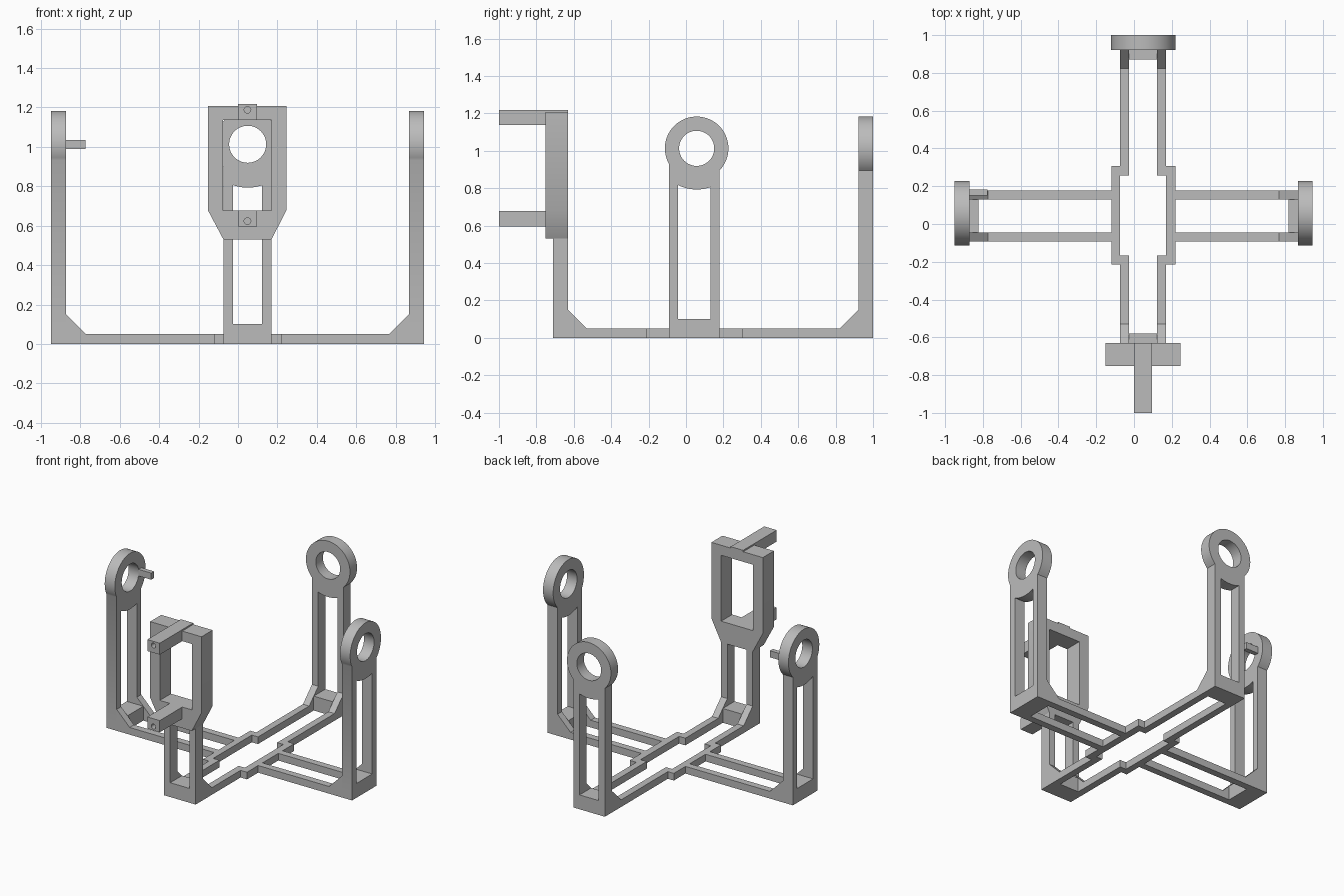
import bpy, bmesh, math
from mathutils import Matrix

if "Cube" in bpy.data.objects:
    bpy.data.objects.remove(bpy.data.objects["Cube"], do_unlink=True)

grey = bpy.data.materials.new("mid grey")
grey.use_nodes = True
grey.diffuse_color = (0.5, 0.5, 0.5, 1)
grey.node_tree.nodes["Principled BSDF"].inputs["Base Color"].default_value = (0.5, 0.5, 0.5, 1)

# Local plane axes for a plate whose normal runs along x, y or z
AXES = {
    "x": Matrix(((0, 0, 1, 0), (1, 0, 0, 0), (0, 1, 0, 0), (0, 0, 0, 1))),
    "y": Matrix(((1, 0, 0, 0), (0, 0, -1, 0), (0, 1, 0, 0), (0, 0, 0, 1))),
    "z": Matrix.Identity(4),
}


def plate(name, normal, lo, hi, *loops):
    """Extrude an outline with optional holes between lo and hi along an axis."""
    curve = bpy.data.curves.new(name, "CURVE")
    curve.dimensions = "2D"
    curve.fill_mode = "BOTH"
    curve.extrude = (hi - lo) / 2
    for loop in loops:
        spline = curve.splines.new("POLY")
        spline.points.add(len(loop) - 1)
        for point, (u, v) in zip(spline.points, loop):
            point.co = (u, v, 0, 1)
        spline.use_cyclic_u = True
    temp = bpy.data.objects.new(name + "_outline", curve)
    bpy.context.collection.objects.link(temp)
    graph = bpy.context.evaluated_depsgraph_get()
    mesh = bpy.data.meshes.new_from_object(temp.evaluated_get(graph))
    bpy.data.objects.remove(temp, do_unlink=True)
    bpy.data.curves.remove(curve)

    bm = bmesh.new()
    bm.from_mesh(mesh)
    bmesh.ops.remove_doubles(bm, verts=bm.verts, dist=0.0002)
    bm.transform(AXES[normal])
    mid = (lo + hi) / 2
    bmesh.ops.translate(bm, verts=bm.verts, vec=[mid if a == normal else 0 for a in "xyz"])
    bmesh.ops.recalc_face_normals(bm, faces=bm.faces)
    bm.to_mesh(mesh)
    bm.free()
    mesh.materials.clear()
    mesh.materials.append(grey)
    obj = bpy.data.objects.new(name, mesh)
    bpy.context.collection.objects.link(obj)
    bpy.ops.object.select_all(action="DESELECT")
    obj.select_set(True)
    bpy.context.view_layer.objects.active = obj
    bpy.ops.object.shade_smooth_by_angle(angle=math.radians(30))
    return obj


def rect(u0, u1, v0, v1):
    return [(u0, v0), (u1, v0), (u1, v1), (u0, v1)]


def arc(u, v, r, start, end, n=48):
    steps = [start + (end - start) * i / n for i in range(n + 1)]
    return [(u + r * math.cos(a), v + r * math.sin(a)) for a in steps]


def circle(u, v, r, n=48):
    return arc(u, v, r, 0, math.tau, n)[:-1]


BASE, RAIL = 0.05, 0.048
SIDE = (-0.092, 0.178)      # width of the side arms, along y
LONG = (-0.074, 0.17)       # width of the front and back arms, along x
RING_Z, RING_R, HOLE_R, WEB_R = 1.013, 0.17, 0.094, 0.22


def ring_post(name, normal, lo, hi, width, c):
    """Slotted upright topped by a ring."""
    a, b = width
    p, q = a + RAIL, b - RAIL
    head = arc(c, RING_Z, RING_R, -math.acos((b - c) / RING_R),
               math.pi + math.acos((c - a) / RING_R))
    web = arc(c, RING_Z, WEB_R, -math.acos((q - c) / WEB_R),
              -math.pi + math.acos((c - p) / WEB_R), 12)
    plate(name, normal, lo, hi,
          [(a, BASE), (b, BASE)] + head,
          [(p, 0.1), (q, 0.1)] + web,
          circle(c, RING_Z, HOLE_R))


def foot(name, normal, inner, d, width):
    """Gussets on both rails and the step between them."""
    a, b = width
    gusset = [(inner, BASE), (inner, 0.15), (inner + d * 0.1, BASE)]
    step = [(inner, BASE), (inner, 0.1), (inner + d * 0.05, 0.1), (inner + d * 0.05, BASE)]
    plate(name + "_gusset_low", normal, a, a + RAIL, gusset)
    plate(name + "_gusset_high", normal, b - RAIL, b, gusset)
    plate(name + "_step", normal, a + RAIL, b - RAIL, step)


# Cross-shaped base with slots
(s0, s1), (l0, l1) = SIDE, LONG
cx0, cx1, cy0, cy1 = -0.12, 0.22, -0.215, 0.306
x0, x1, y0, y1 = -0.95, 0.945, -0.71, 1.0
outline = [(l0, y0), (l1, y0), (l1, cy0), (cx1, cy0), (cx1, s0), (x1, s0), (x1, s1),
           (cx1, s1), (cx1, cy1), (l1, cy1), (l1, y1), (l0, y1), (l0, cy1), (cx0, cy1),
           (cx0, s1), (x0, s1), (x0, s0), (cx0, s0), (cx0, cy0), (l0, cy0)]
m0, m1, n0, n1 = l0 + RAIL, l1 - RAIL, cy0 + RAIL, cy1 - RAIL
f0, f1 = -0.58, 0.872
middle = [(m0, f0), (m1, f0), (m1, n0), (l1, n0), (l1, n1), (m1, n1), (m1, f1),
          (m0, f1), (m0, n1), (l0, n1), (l0, n0), (m0, n0)]
plate("cross_base", "z", 0, BASE, outline, middle,
      rect(-0.822, cx0, s0 + RAIL, s1 - RAIL),
      rect(cx1, 0.817, s0 + RAIL, s1 - RAIL))

# Three ring posts
ring_post("right_ring_post", "x", x0, -0.872, SIDE, 0.057)
ring_post("left_ring_post", "x", 0.867, x1, SIDE, 0.057)
ring_post("back_ring_post", "y", 0.922, y1, LONG, 0.049)

# Corner feet
foot("right_foot", "y", -0.872, 1, SIDE)
foot("left_foot", "y", 0.867, -1, SIDE)
foot("back_foot", "x", 0.922, -1, LONG)
foot("front_foot", "x", -0.63, 1, LONG)

# Peg beside the right ring hole
plate("ring_peg", "x", -0.872, -0.775, rect(0.15, 0.182, 0.988, 1.034))

# Front post, open between its rails
plate("front_post", "y", y0, -0.63,
      [(l0, BASE), (l1, BASE), (l1, 0.53), (m1, 0.53), (m1, 0.1), (m0, 0.1),
       (m0, 0.53), (l0, 0.53)])

# Window frame with a tapered lower edge
plate("front_frame", "y", -0.752, -0.63,
      [(l0, 0.53), (l1, 0.53), (0.245, 0.677), (0.245, 1.207), (-0.152, 1.207), (-0.152, 0.677)],
      rect(l0 - 0.003, l1, 0.677, 1.137))

# Drilled bars reaching forward
for name, low, high, hole in (("upper_bar", 1.137, 1.217, 1.188), ("lower_bar", 0.595, 0.677, 0.623)):
    plate(name, "y", -1, -0.752, rect(0, 0.096, low, high), circle(0.048, hole, 0.017, 24))
plate("upper_bar_tail", "z", 1.207, 1.217, rect(0, 0.096, -0.752, -0.63))
